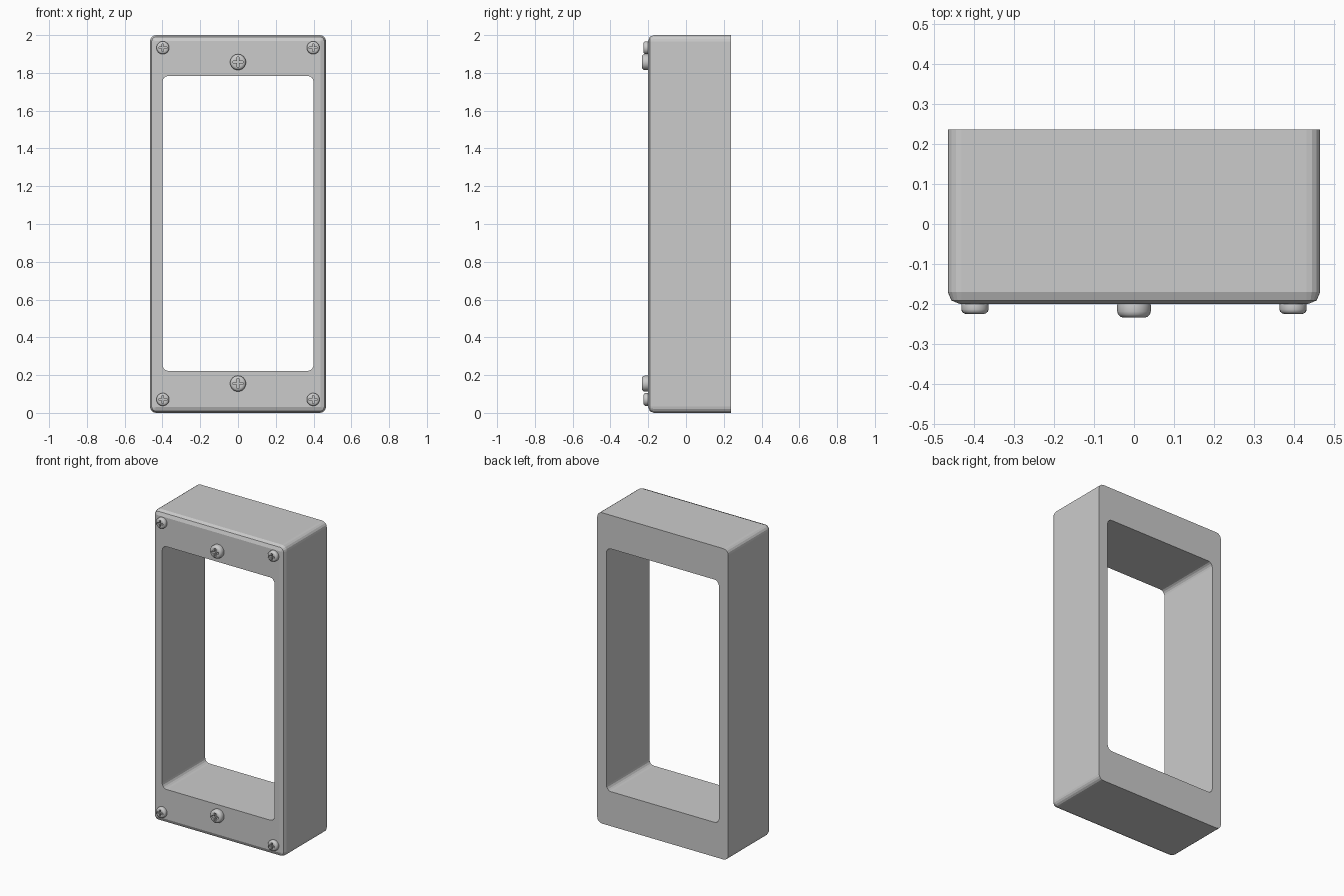
import bpy, bmesh, math
from mathutils import Matrix

if "Cube" in bpy.data.objects:
    bpy.data.objects.remove(bpy.data.objects["Cube"])

FRONT, BACK = -0.20, 0.237


def new_object(name, bm):
    bmesh.ops.recalc_face_normals(bm, faces=bm.faces)
    mesh = bpy.data.meshes.new(name)
    bm.to_mesh(mesh)
    bm.free()
    obj = bpy.data.objects.new(name, mesh)
    bpy.context.collection.objects.link(obj)
    return obj


def rounded_rect(bm, x, z0, z1, radius, y, steps=4):
    """Ring of vertices following a rounded rectangle in the XZ plane."""
    ring = []
    corners = [(1, z1 - radius), (-1, z1 - radius), (-1, z0 + radius), (1, z0 + radius)]
    for quarter, (side, cz) in enumerate(corners):
        for i in range(steps + 1):
            a = (quarter + i / steps) * math.pi / 2
            ring.append(bm.verts.new((side * (x - radius) + radius * math.cos(a), y,
                                      cz + radius * math.sin(a))))
    return ring


def bridge(bm, a, b):
    n = len(a)
    for i in range(n):
        bm.faces.new((a[i], a[(i + 1) % n], b[(i + 1) % n], b[i]))


# Deep open frame with a rounded front rim
bm = bmesh.new()
bevel = 0.03
rings = [rounded_rect(bm, 0.466, 0, 2, 0.034, BACK)]
for i in range(3):
    a = i * math.pi / 4
    inset = bevel * (1 - math.cos(a))
    rings.append(rounded_rect(bm, 0.466 - inset, inset, 2 - inset, 0.034 - inset,
                              FRONT + bevel * (1 - math.sin(a))))
for y in (FRONT, BACK):
    rings.append(rounded_rect(bm, 0.40, 0.222, 1.784, 0.032, y))
for i, ring in enumerate(rings):
    bridge(bm, ring, rings[(i + 1) % len(rings)])
new_object("frame", bm)


def cross_cutter(r, h):
    """Plus-shaped prism used to sink the drive recess."""
    bm = bmesh.new()
    w, l = 0.14 * r, 0.62 * r
    points = [(l, -w), (l, w), (w, w), (w, l), (-w, l), (-w, w),
              (-l, w), (-l, -w), (-w, -w), (-w, -l), (w, -l), (w, -w)]
    low = [bm.verts.new((x, -0.45 * h, z)) for x, z in points]
    high = [bm.verts.new((x, -2 * h, z)) for x, z in points]
    bridge(bm, low, high)
    bm.faces.new(low)
    bm.faces.new(high)
    return new_object("recess_cutter", bm)


def screw(name, x, z, r, h, sides=24):
    """Pan-head screw with a cross recess, facing -y."""
    profile = [(r * 0.96, -0.004), (r, 0.1 * h), (r, 0.55 * h), (0.95 * r, 0.78 * h),
               (0.82 * r, 0.93 * h), (0.68 * r, h)]
    bm = bmesh.new()
    loops = [[bm.verts.new((rad * math.cos(i * math.tau / sides), -d,
                            rad * math.sin(i * math.tau / sides)))
              for i in range(sides)] for rad, d in profile]
    for a, b in zip(loops, loops[1:]):
        bridge(bm, a, b)
    bm.faces.new(loops[0])
    bm.faces.new(loops[-1])
    obj = new_object(name, bm)
    cutter = cross_cutter(r, h)
    mod = obj.modifiers.new("recess", 'BOOLEAN')
    mod.operation = 'DIFFERENCE'
    mod.solver = 'EXACT'
    mod.object = cutter
    bpy.ops.object.select_all(action='DESELECT')
    bpy.context.view_layer.objects.active = obj
    obj.select_set(True)
    bpy.ops.object.modifier_apply(modifier=mod.name)
    bpy.data.objects.remove(cutter)
    bpy.ops.object.shade_smooth_by_angle(angle=math.radians(35))
    obj.data.transform(Matrix.Translation((x, FRONT, z)))


# Four corner screws and two larger centre screws
for level, z_corner, z_mid in (("lower", 0.071, 0.155), ("upper", 1.933, 1.857)):
    for side, x in (("left", -0.398), ("right", 0.398)):
        screw(f"{level}_{side}_corner_screw", x, z_corner, 0.034, 0.025)
    screw(f"{level}_centre_screw", 0, z_mid, 0.042, 0.034)
